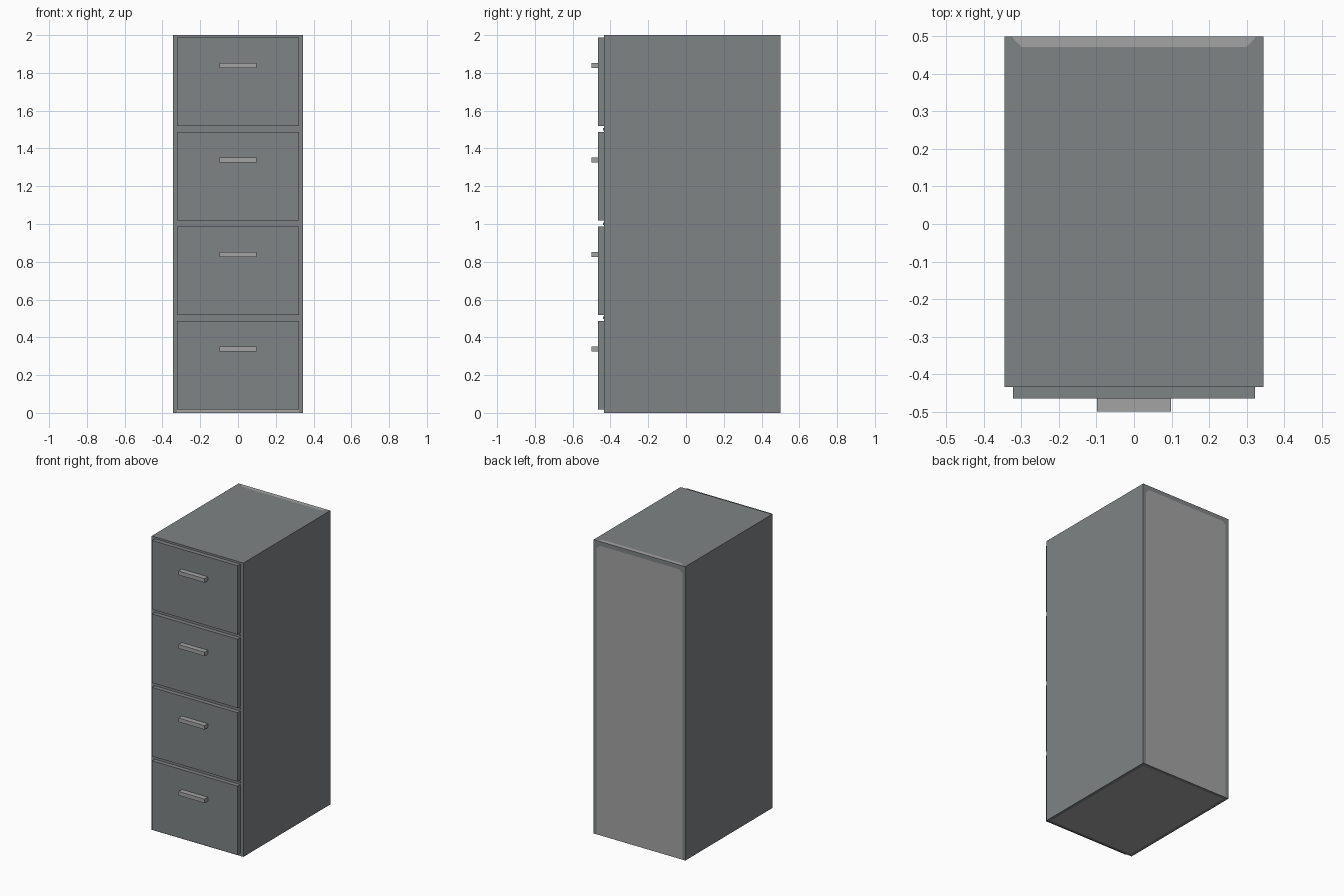
import bpy, bmesh
from mathutils import Vector

if "Cube" in bpy.data.objects:
    bpy.data.objects.remove(bpy.data.objects["Cube"])


def material(name, rgb):
    m = bpy.data.materials.new(name)
    m.diffuse_color = (*rgb, 1.0)
    m.use_nodes = True
    m.node_tree.nodes["Principled BSDF"].inputs["Base Color"].default_value = m.diffuse_color
    return m


STEEL = material("slate_grey_steel", (0.215, 0.229, 0.235))
LIGHT = material("light_grey", (0.37, 0.37, 0.37))


def box(name, lo, hi, *mats):
    """Axis-aligned box between two corners."""
    lo, hi = Vector(lo), Vector(hi)
    bm = bmesh.new()
    bmesh.ops.create_cube(bm, size=1)
    for v in bm.verts:
        v.co = (lo + hi) / 2 + v.co * (hi - lo)
    mesh = bpy.data.meshes.new(name)
    bm.to_mesh(mesh)
    bm.free()
    for m in mats:
        mesh.materials.append(m)
    obj = bpy.data.objects.new(name, mesh)
    bpy.context.collection.objects.link(obj)
    return obj


def cut(bm, side, co, normal):
    """Split only the faces that look towards `side`."""
    bm.normal_update()
    faces = [f for f in bm.faces if f.normal.dot(Vector(side)) > 0.9]
    edges = {e for f in faces for e in f.edges}
    verts = {v for f in faces for v in f.verts}
    bmesh.ops.bisect_plane(bm, geom=list(verts) + list(edges) + faces,
                           plane_co=co, plane_no=normal)


W, FRONT, BACK, H = 0.345, -0.435, 0.5, 2.0
PX = 0.322                       # half width of the light panels
BACK_TOP, TOP_Y, LIP = 1.97, 0.472, 0.018
CH = 0.022                       # clipped panel corners
UP, DOWN, REAR, FORE = (0, 0, 1), (0, 0, -1), (0, 1, 0), (0, -1, 0)

# Cabinet shell with light panels cut into the back, top edge, base and front lip
cabinet = box("cabinet_body", (-W, FRONT, 0), (W, BACK, H), STEEL, LIGHT)
bm = bmesh.new()
bm.from_mesh(cabinet.data)
for side in (UP, DOWN, REAR, FORE):
    for s in (-1, 1):
        cut(bm, side, (s * PX, 0, 0), (1, 0, 0))
cut(bm, REAR, (0, 0, BACK_TOP), UP)
cut(bm, UP, (0, TOP_Y, 0), REAR)
cut(bm, FORE, (0, 0, LIP), UP)
for y in (FRONT + 0.02, BACK - 0.022):
    cut(bm, DOWN, (0, y, 0), REAR)
for s in (-1, 1):
    cut(bm, REAR, (s * PX, BACK, BACK_TOP - CH), (s, 0, 1))
    cut(bm, UP, (s * PX, TOP_Y + CH, H), (s, -1, 0))
bm.normal_update()
for f in bm.faces:
    c, n = f.calc_center_median(), f.normal
    x = abs(c.x)
    light = False
    if x < PX:
        if n.y > 0.9:
            light = c.z < BACK_TOP and x + c.z < PX + BACK_TOP - CH
        elif n.z > 0.9:
            light = c.y > TOP_Y and c.y - x > TOP_Y + CH - PX
        elif n.z < -0.9:
            light = FRONT + 0.02 < c.y < BACK - 0.022
        elif n.y < -0.9:
            light = c.z < LIP
    f.material_index = int(light)
bm.to_mesh(cabinet.data)
bm.free()

# Four drawers, each with a bar handle, and a thin rail in each gap
for i in range(4):
    z = 0.5 * i
    box(f"drawer_front_{i + 1}", (-PX, -0.465, z + 0.018), (PX, FRONT, z + 0.487), STEEL)
    box(f"drawer_handle_{i + 1}", (-0.098, -0.5, z + 0.325), (0.098, -0.465, z + 0.352), LIGHT)
    if i:
        box(f"drawer_rail_{i}", (-PX, FRONT - 0.004, z - 0.004), (PX, FRONT, z + 0.009), STEEL)
